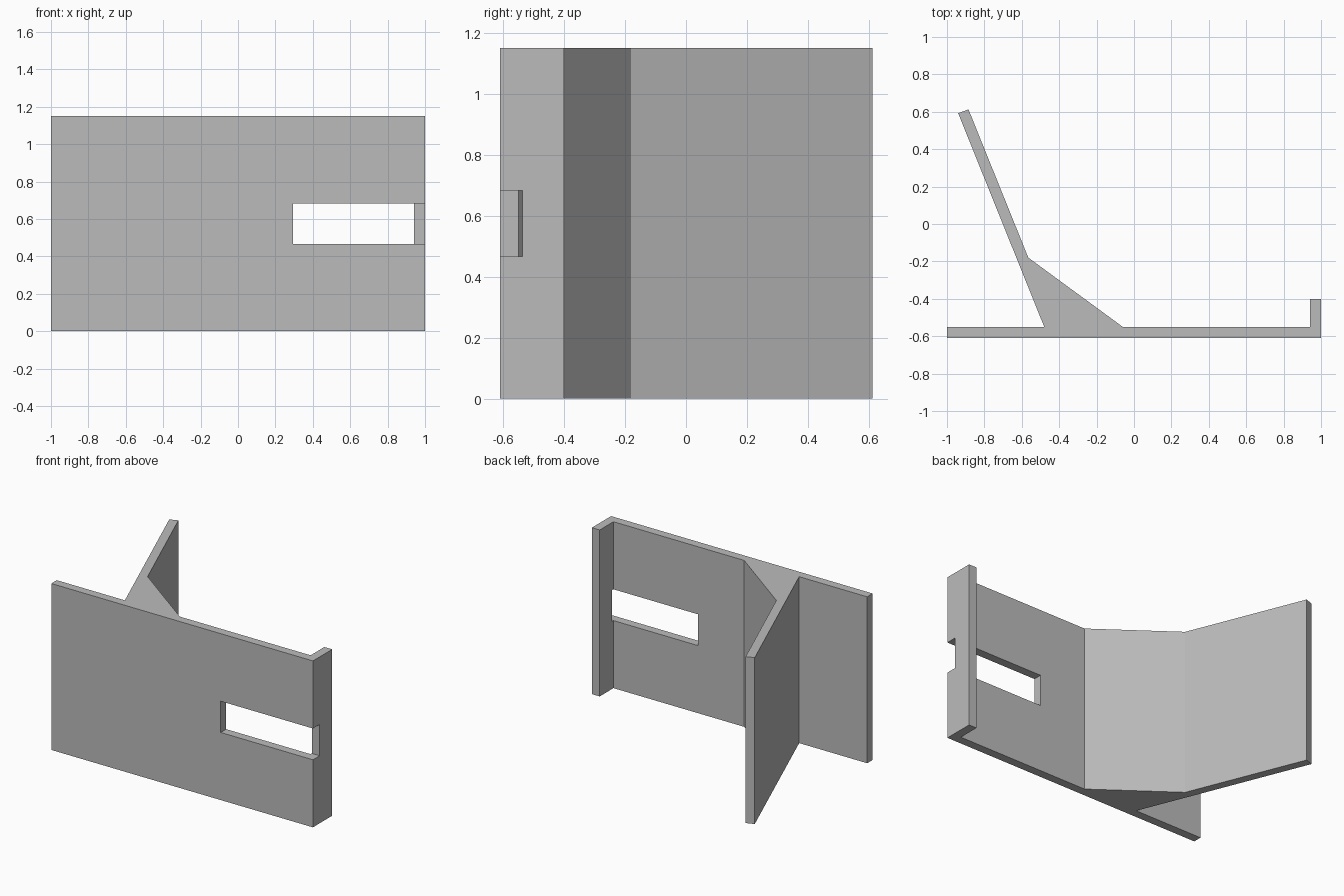
import bpy
import bmesh

cube = bpy.data.objects.get("Cube")
if cube:
    bpy.data.objects.remove(cube, do_unlink=True)

HEIGHT = 1.15

grey = bpy.data.materials.new("plain grey")
grey.use_nodes = True
colour = (0.5, 0.5, 0.5, 1)
grey.diffuse_color = colour
grey.node_tree.nodes["Principled BSDF"].inputs["Base Color"].default_value = colour


def extrude_profile(name, outline, z0, z1):
    """Extrude a counter-clockwise xy outline from z0 up to z1."""
    bm = bmesh.new()
    face = bm.faces.new([bm.verts.new((x, y, z0)) for x, y in outline])
    top = bmesh.ops.extrude_face_region(bm, geom=[face])["geom"]
    verts = [v for v in top if isinstance(v, bmesh.types.BMVert)]
    bmesh.ops.translate(bm, verts=verts, vec=(0, 0, z1 - z0))
    bmesh.ops.recalc_face_normals(bm, faces=bm.faces)
    mesh = bpy.data.meshes.new(name)
    bm.to_mesh(mesh)
    bm.free()
    mesh.materials.append(grey)
    obj = bpy.data.objects.new(name, mesh)
    bpy.context.collection.objects.link(obj)
    return obj


# Front panel with end lip, wedge gusset and slanted rear fin in one section
bracket = extrude_profile("bracket_body", [
    (-1, -0.61), (1, -0.61),                                # panel front
    (1, -0.4), (0.94, -0.4), (0.94, -0.55),                 # end lip
    (-0.06, -0.55), (-0.565, -0.18),                        # gusset slope
    (-0.885, 0.613), (-0.94, 0.592),                        # fin tip
    (-0.48, -0.55), (-1, -0.55),                            # panel back
], 0, HEIGHT)

# Slot through the panel that also notches the lip
cutter = extrude_profile("slot_cutter", [
    (0.295, -0.7), (1.1, -0.7), (1.1, -0.537), (0.295, -0.537),
], 0.467, 0.683)
cutter.hide_render = True
cutter.hide_viewport = True
cutter.display_type = 'WIRE'

slot = bracket.modifiers.new("slot", 'BOOLEAN')
slot.operation = 'DIFFERENCE'
slot.solver = 'EXACT'
slot.object = cutter
